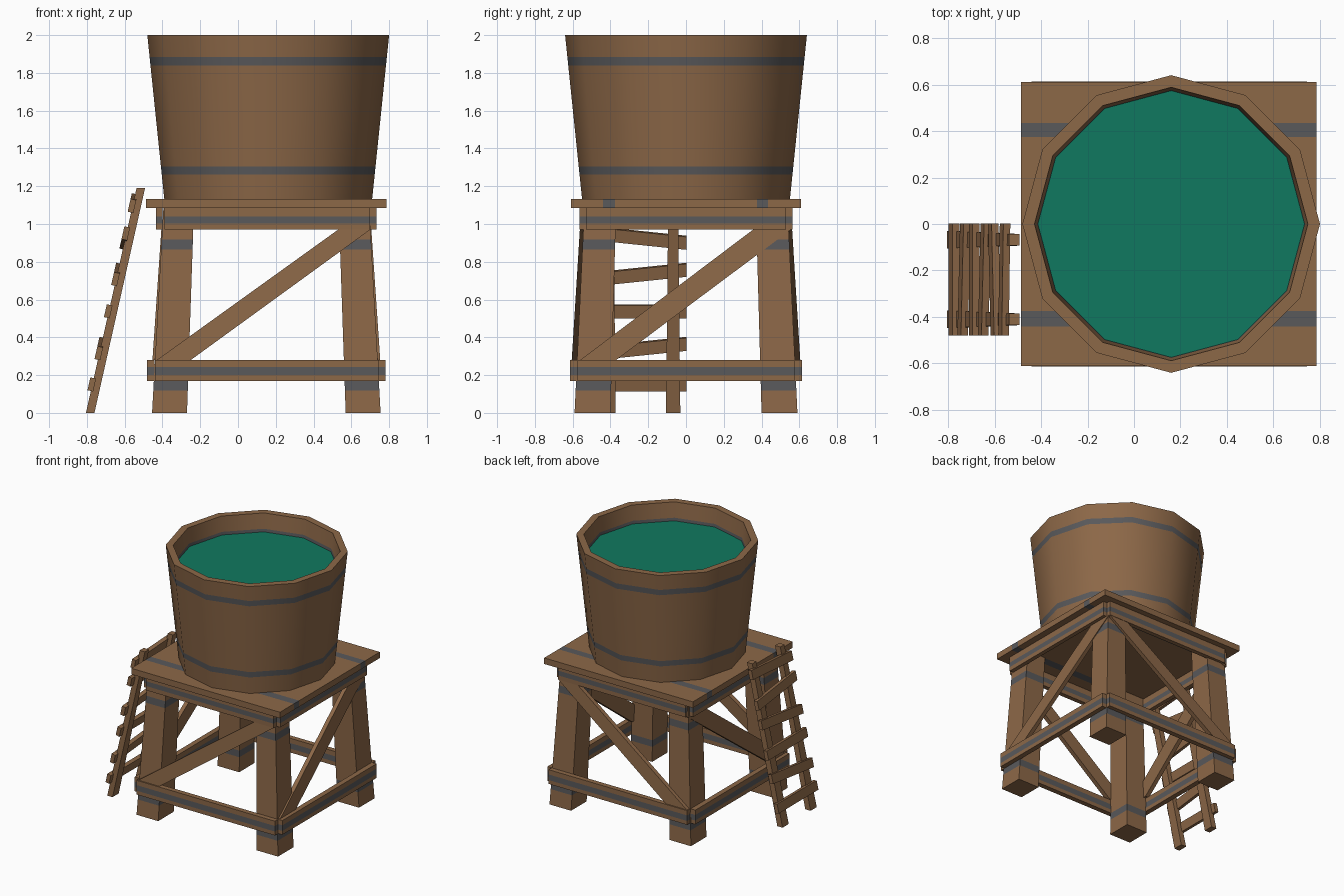
import bpy, bmesh, math
from mathutils import Vector

if "Cube" in bpy.data.objects:
    bpy.data.objects.remove(bpy.data.objects["Cube"])


def mat(name, c):
    m = bpy.data.materials.new(name)
    m.diffuse_color = (*c, 1)
    m.use_nodes = True
    m.node_tree.nodes["Principled BSDF"].inputs["Base Color"].default_value = m.diffuse_color
    return m


WOOD = mat("brown_wood", (0.265, 0.138, 0.064))
IRON = mat("grey_band", (0.10, 0.10, 0.105))
WATER = mat("green_water", (0.005, 0.19, 0.115))
CX = 0.15  # centre of the stand


def finish(name, bm, mats):
    bmesh.ops.recalc_face_normals(bm, faces=bm.faces)
    me = bpy.data.meshes.new(name)
    bm.to_mesh(me)
    bm.free()
    for m in mats:
        me.materials.append(m)
    ob = bpy.data.objects.new(name, me)
    bpy.context.collection.objects.link(ob)
    return ob


def prism(name, bottom, top, axis=2, bands=()):
    """Solid between two quads; bands are grey (lo, hi) ranges along axis."""
    bm = bmesh.new()
    b = [bm.verts.new(p) for p in bottom]
    t = [bm.verts.new(p) for p in top]
    bm.faces.new(b)
    bm.faces.new(t)
    for i in range(4):
        j = (i + 1) % 4
        bm.faces.new((b[i], b[j], t[j], t[i]))
    n = Vector((0, 0, 0))
    n[axis] = 1
    for lo, hi in bands:
        for v in (lo, hi):
            bmesh.ops.bisect_plane(bm, geom=bm.verts[:] + bm.edges[:] + bm.faces[:],
                                   plane_co=n * v, plane_no=n)
    for f in bm.faces:
        c = f.calc_center_median()[axis]
        f.material_index = int(any(lo < c < hi for lo, hi in bands))
    return finish(name, bm, (WOOD, IRON))


def rect(x0, x1, y0, y1, z):
    return [(x0, y0, z), (x1, y0, z), (x1, y1, z), (x0, y1, z)]


def box(name, x0, x1, y0, y1, z0, z1, axis=2, bands=()):
    return prism(name, rect(x0, x1, y0, y1, z0), rect(x0, x1, y0, y1, z1), axis, bands)


# tapered legs with two grey bands
for sx, a in ((-1, "left"), (1, "right")):
    for sy, b in ((-1, "front"), (1, "back")):
        prism(f"{b}_{a}_leg",
              rect(CX + sx * 0.42, CX + sx * 0.605, sy * 0.4, sy * 0.59, 0),
              rect(CX + sx * 0.383, CX + sx * 0.545, sy * 0.37, sy * 0.538, 1.085),
              bands=((0.118, 0.17), (0.865, 0.918)))

# horizontal beams and diagonal braces, front and back
for s, a in ((-1, "front"), (1, "back")):
    box(f"{a}_lower_beam", -0.44, 0.745, s * 0.575, s * 0.614, 0.17, 0.28, bands=((0.2, 0.243),))
    box(f"{a}_upper_beam", -0.39, 0.70, s * 0.53, s * 0.565, 0.97, 1.085, bands=((1.003, 1.04),))
    prism(f"{a}_brace", rect(-0.43, -0.25, s * 0.57, s * 0.605, 0.28),
          rect(0.53, 0.70, s * 0.53, s * 0.562, 0.97))

# horizontal beams and diagonal braces, left and right
for s, a in ((-1, "left"), (1, "right")):
    def X(d):
        return CX + s * d
    box(f"{a}_lower_beam", X(0.592), X(0.632), -0.575, 0.575, 0.17, 0.28, bands=((0.2, 0.243),))
    box(f"{a}_upper_beam", X(0.55), X(0.583), -0.53, 0.53, 0.97, 1.085, bands=((1.003, 1.04),))
    prism(f"{a}_brace", rect(X(0.57), X(0.603), -0.56, -0.37, 0.28),
          rect(X(0.525), X(0.556), 0.355, 0.555, 0.97))

# platform with two grey straps
box("platform", -0.486, 0.786, -0.61, 0.61, 1.085, 1.132, 1, ((-0.44, -0.375), (0.375, 0.435)))


# tank: twelve-sided open tub with two hoops
def ring(bm, r, z, n=12):
    return [bm.verts.new((0.16 + r * math.cos(i * math.tau / n), r * math.sin(i * math.tau / n), z))
            for i in range(n)]


def outer(z):
    return 0.55 + (z - 1.13) / 0.87 * 0.09


HOOPS = ((1.262, 1.305), (1.84, 1.883))
profile = [(outer(z), z) for z in (1.13, 1.262, 1.305, 1.84, 1.883, 2.0)]
profile += [(outer(z) - 0.052, z) for z in (2.0, 1.883, 1.84, 1.8)]
bm = bmesh.new()
rings = [ring(bm, r, z) for r, z in profile]
for lo, hi in zip(rings, rings[1:]):
    for i in range(12):
        j = (i + 1) % 12
        f = bm.faces.new((lo[i], lo[j], hi[j], hi[i]))
        z = f.calc_center_median().z
        f.material_index = int(any(p < z < q for p, q in HOOPS))
bm.faces.new(rings[0])
bm.faces.new(rings[-1])
tank = finish("tank", bm, (WOOD, IRON))
bpy.context.view_layer.objects.active = tank
tank.select_set(True)
bpy.ops.object.shade_smooth_by_angle(angle=math.radians(40))

# water surface
bm = bmesh.new()
bm.faces.new(ring(bm, 0.576, 1.86))
water = finish("water", bm, (WATER,))
if water.data.polygons[0].normal.z < 0:
    water.data.flip_normals()

# leaning ladder: two rails, slightly narrower at the top
for yc, a in ((-0.068, "back"), (-0.41, "front")):
    prism(f"ladder_{a}_rail", rect(-0.805, -0.76, yc - 0.038, yc + 0.038, 0),
          rect(-0.537, -0.492, yc - 0.025, yc + 0.025, 1.19))

# rungs, nailed on slightly crooked: (height at middle, rise towards the back)
LEAN = 0.268 / 1.19
for k, (z, rise) in enumerate(((0.15, 0.0), (0.34, 0.05), (0.537, 0.0),
                               (0.732, 0.05), (0.925, -0.05), (1.11, 0.03))):
    ends = []
    for y, t in ((-0.48, -0.5), (0.003, 0.5)):
        zc = z + rise * t
        x = -0.805 + LEAN * zc
        ends.append([(x + LEAN * d + o, y, zc + d - o * LEAN)
                     for d, o in ((-0.034, -0.018), (0.034, -0.018), (0.034, 0.012), (-0.034, 0.012))])
    prism(f"ladder_rung_{k + 1}", *ends)
